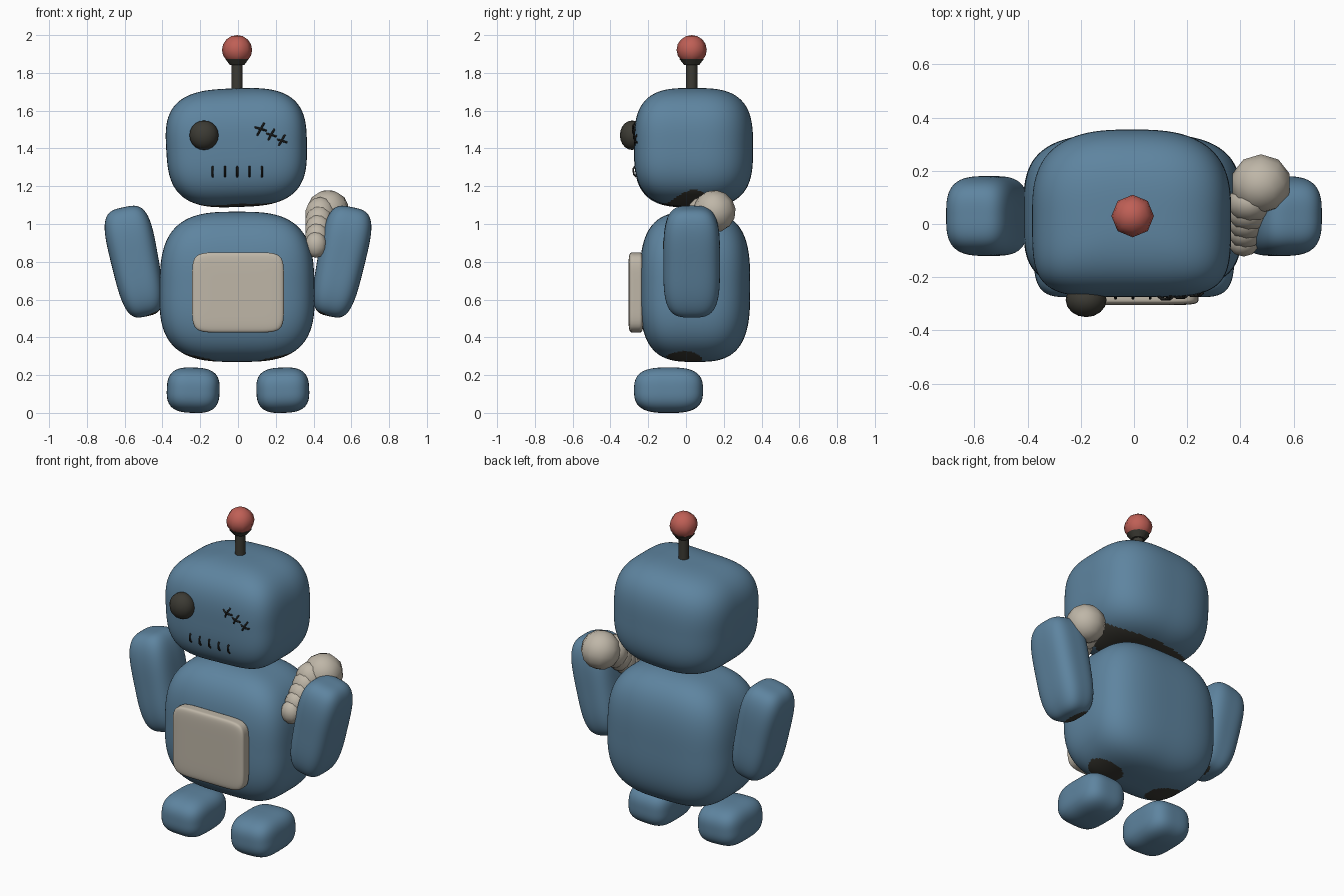
import bpy
import bmesh
from math import radians
from mathutils import Vector

cube = bpy.data.objects.get("Cube")
if cube:
    bpy.data.objects.remove(cube)


def material(name, rgb):
    m = bpy.data.materials.new(name)
    m.use_nodes = True
    m.diffuse_color = (*rgb, 1)
    m.node_tree.nodes["Principled BSDF"].inputs["Base Color"].default_value = (*rgb, 1)
    return m


BLUE = material("felt blue", (0.112, 0.232, 0.35))
TAN = material("stuffing tan", (0.52, 0.47, 0.39))
DARK = material("dark grey", (0.045, 0.043, 0.034))
RED = material("bulb red", (0.52, 0.115, 0.092))
BLACK = material("thread black", (0.012, 0.012, 0.011))


def finish(bm, name, mats, loc=(0, 0, 0), rot=(0, 0, 0)):
    for f in bm.faces:
        f.smooth = True
    me = bpy.data.meshes.new(name)
    bm.to_mesh(me)
    bm.free()
    for m in mats:
        me.materials.append(m)
    ob = bpy.data.objects.new(name, me)
    bpy.context.collection.objects.link(ob)
    ob.location = loc
    ob.rotation_euler = [radians(a) for a in rot]
    return ob


def pillow(name, lo, hi, mat=BLUE, front=3.5, back=3.5, side=3, taper=0,
           rot=(0, 0, 0), hole=None, cuts=19):
    """Rounded box between two corners. Higher front, back and side powers are squarer;
    taper widens the top; hole marks dark faces underneath."""
    lo, hi = Vector(lo), Vector(hi)
    half = (hi - lo) / 2
    bm = bmesh.new()
    bmesh.ops.create_cube(bm, size=2)
    bmesh.ops.subdivide_edges(bm, edges=bm.edges[:], cuts=cuts, use_grid_fill=True)
    for v in bm.verts:
        a = front if v.co.y < 0 else back
        plan = (abs(v.co.x) ** a + abs(v.co.y) ** a) ** (1 / a)
        p = v.co / (plan ** side + abs(v.co.z) ** side) ** (1 / side)
        k = 1 + taper * p.z
        v.co = (p.x * k * half.x, p.y * half.y, p.z * half.z)
    if hole:
        for f in bm.faces:
            c = f.calc_center_median()
            f.material_index = int(c.z < -half.z * 0.5 and hole(c))
    return finish(bm, name, [mat, DARK], (lo + hi) / 2, rot)


def oval(c, x, y, rx, ry):
    return ((c.x - x) / rx) ** 2 + ((c.y - y) / ry) ** 2 < 1


def ball(name, loc, radii, mat, segs=10, rings=7, rot=(0, 0, 0)):
    bm = bmesh.new()
    bmesh.ops.create_uvsphere(bm, u_segments=segs, v_segments=rings, radius=1)
    bmesh.ops.scale(bm, vec=radii, verts=bm.verts)
    return finish(bm, name, [mat], loc, rot)


def cone(name, z0, z1, r0, r1, loc, mat):
    bm = bmesh.new()
    bmesh.ops.create_cone(bm, cap_ends=True, segments=10, radius1=r0, radius2=r1, depth=z1 - z0)
    ob = finish(bm, name, [mat], (loc[0], loc[1], (z0 + z1) / 2))
    bpy.context.view_layer.objects.active = ob
    ob.select_set(True)
    bpy.ops.object.shade_smooth_by_angle(angle=radians(40))
    ob.select_set(False)


def stitch(name, a, b):
    """Thread that bulges forward between two points."""
    a, b = Vector(a), Vector(b)
    out = Vector((0, -0.012, 0))
    points = (a, a.lerp(b, 0.25) + out, a.lerp(b, 0.75) + out, b)
    cu = bpy.data.curves.new(name, "CURVE")
    cu.dimensions = "3D"
    cu.bevel_depth = 0.0055
    cu.bevel_resolution = 1
    cu.use_fill_caps = True
    sp = cu.splines.new("POLY")
    sp.points.add(len(points) - 1)
    for pt, co in zip(sp.points, points):
        pt.co = (*co, 1)
    cu.materials.append(BLACK)
    bpy.context.collection.objects.link(bpy.data.objects.new(name, cu))


# Head with a dark neck opening, and torso with two leg openings
pillow("head", (-0.38, -0.275, 1.09), (0.365, 0.355, 1.718), front=4.5, back=2.8, side=3.1,
       taper=0.02, rot=(0, -2, 0), cuts=47, hole=lambda c: oval(c, 0, 0, 0.31, 0.17))
pillow("torso", (-0.415, -0.245, 0.27), (0.405, 0.34, 1.065), front=4, back=3.2, side=3.1,
       taper=-0.02, cuts=59,
       hole=lambda c: oval(Vector((abs(c.x), c.y)), 0.205, -0.055, 0.1, 0.095))

# Chest patch
pillow("chest_patch", (-0.243, -0.305, 0.425), (0.243, -0.225, 0.85), TAN,
       front=7, back=7, side=7)

# Arms and feet
for s, label in ((-1, "right"), (1, "left")):
    x = s * 0.545
    pillow(label + "_arm", (x - 0.125, -0.12, 0.505), (x + 0.125, 0.18, 1.095),
           front=3.2, back=3.2, side=3.6, taper=0.08, rot=(0, s * 12, 0), cuts=35,
           hole=lambda c: oval(c, -s * 0.04, 0, 0.05, 0.08))
    x = s * 0.237
    pillow(label + "_foot", (x - 0.14, -0.275, 0.0), (x + 0.14, 0.09, 0.24),
           side=2.9, rot=(0, s * -2, 0))

# Stuffing spilling out between the torso and the left arm
start, end = Vector((0.412, -0.07, 0.89)), Vector((0.435, 0.08, 1.045))
for i in range(5):
    t = i / 4
    r = 0.06 + 0.025 * t
    ball(f"stuffing_bead_{i + 1}", start.lerp(end, t), (r, r * 0.9, r * 1.15), TAN)
ball("stuffing_tuft", (0.477, 0.15, 1.067), (0.115, 0.113, 0.112), TAN, rot=(20, 0, 0))

# Antenna
top = (-0.005, 0.03)
cone("antenna_stem", 1.66, 1.86, 0.03, 0.03, top, DARK)
cone("antenna_collar", 1.842, 1.874, 0.04, 0.065, top, DARK)
ball("antenna_bulb", (*top, 1.922), (0.08, 0.08, 0.078), RED, segs=8, rings=8)

# Button eye
ball("button_eye", (-0.18, -0.285, 1.47), (0.077, 0.065, 0.078), DARK, segs=16, rings=10)

# Crossed stitches in place of the other eye
for i in range(3):
    x, z = 0.12 + 0.055 * i, 1.502 - 0.031 * i
    y = -0.27 + 0.006 * i
    stitch(f"eye_stitch_{i + 1}_a", (x - 0.03, y, z + 0.01), (x + 0.03, y, z - 0.008))
    stitch(f"eye_stitch_{i + 1}_b", (x - 0.018, y, z - 0.032), (x + 0.018, y, z + 0.032))

# Mouth stitches
for i in range(5):
    x = -0.134 + 0.065 * i
    stitch(f"mouth_stitch_{i + 1}", (x, -0.262, 1.25), (x, -0.27, 1.305))
